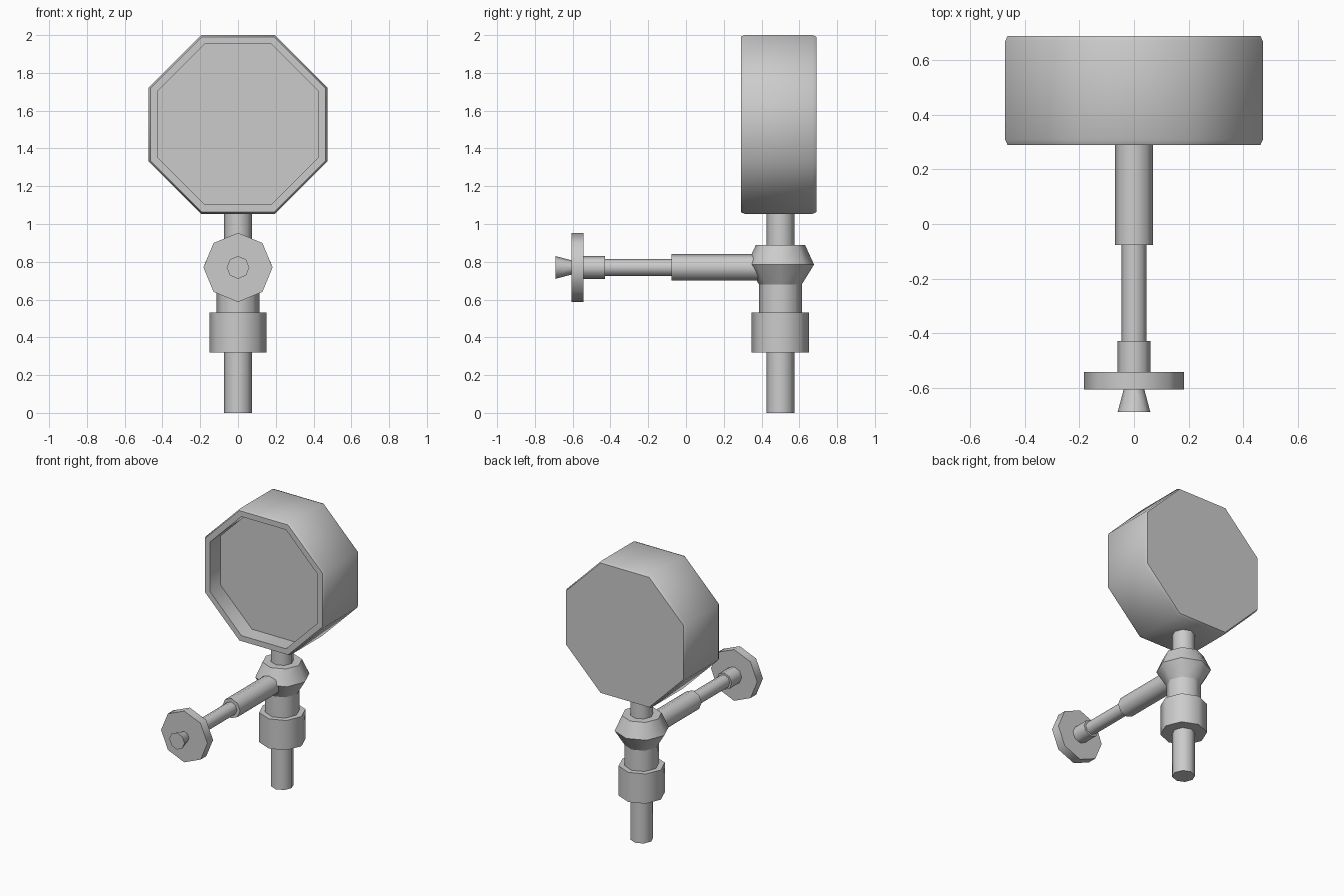
import bpy, bmesh, math
from mathutils import Vector

if "Cube" in bpy.data.objects:
    bpy.data.objects.remove(bpy.data.objects["Cube"])

SIDES = 8


def turned(name, profile, origin, axis, phase=0.0):
    """Eight-sided solid from (radius, distance along axis) points, both ends capped."""
    bm = bmesh.new()
    rings = []
    for r, t in profile:
        ring = []
        for i in range(SIDES):
            a = phase + math.tau * i / SIDES
            u, v = r * math.cos(a), r * math.sin(a)
            p = Vector((u, v, t)) if axis == 'Z' else Vector((u, t, v))
            ring.append(bm.verts.new(p))
        rings.append(ring)
    for lo, hi in zip(rings, rings[1:]):
        for i in range(SIDES):
            j = (i + 1) % SIDES
            bm.faces.new((lo[i], lo[j], hi[j], hi[i]))
    bm.faces.new(rings[0])
    bm.faces.new(rings[-1])
    bmesh.ops.recalc_face_normals(bm, faces=bm.faces[:])
    mesh = bpy.data.meshes.new(name)
    bm.to_mesh(mesh)
    bm.free()
    obj = bpy.data.objects.new(name, mesh)
    obj.location = origin
    bpy.context.collection.objects.link(obj)
    bpy.ops.object.select_all(action='DESELECT')
    obj.select_set(True)
    bpy.context.view_layer.objects.active = obj
    bpy.ops.object.shade_smooth_by_angle(angle=math.radians(50))
    return obj


# Vertical fitting: stem, hex-style nut, neck and faceted ball joint
column = (0, 0.5, 0)
turned("lower_stem", [(0.075, 0), (0.075, 0.34)], column, 'Z')
turned("nut", [(0.152, 0.32), (0.152, 0.532)], column, 'Z')
turned("neck", [(0.113, 0.52), (0.113, 0.70)], column, 'Z')
turned("ball_joint", [(0.113, 0.68), (0.178, 0.785), (0.13, 0.89)], column, 'Z')
turned("upper_stem", [(0.075, 0.88), (0.075, 1.08)], column, 'Z')

# Horizontal valve arm with handwheel
arm = (0, 0, 0.77)
turned("arm_sleeve", [(0.07, -0.077), (0.07, 0.45)], arm, 'Y')
turned("valve_rod", [(0.046, -0.44), (0.046, -0.06)], arm, 'Y')
turned("rod_collar", [(0.06, -0.55), (0.06, -0.43)], arm, 'Y')
turned("handwheel", [(0.183, -0.607), (0.183, -0.543)], arm, 'Y')
turned("wheel_knob", [(0.06, -0.69), (0.036, -0.60)], arm, 'Y')

# Octagonal gauge housing with recessed dial
k = 1 / math.cos(math.pi / 8)
case = [(0.425, 0.41), (0.425, 0.29), (0.464, 0.29), (0.473, 0.31),
        (0.473, 0.67), (0.464, 0.69)]
turned("gauge_case", [(r * k, y) for r, y in case], (0, 0, 1.527), 'Y', math.pi / 8)
